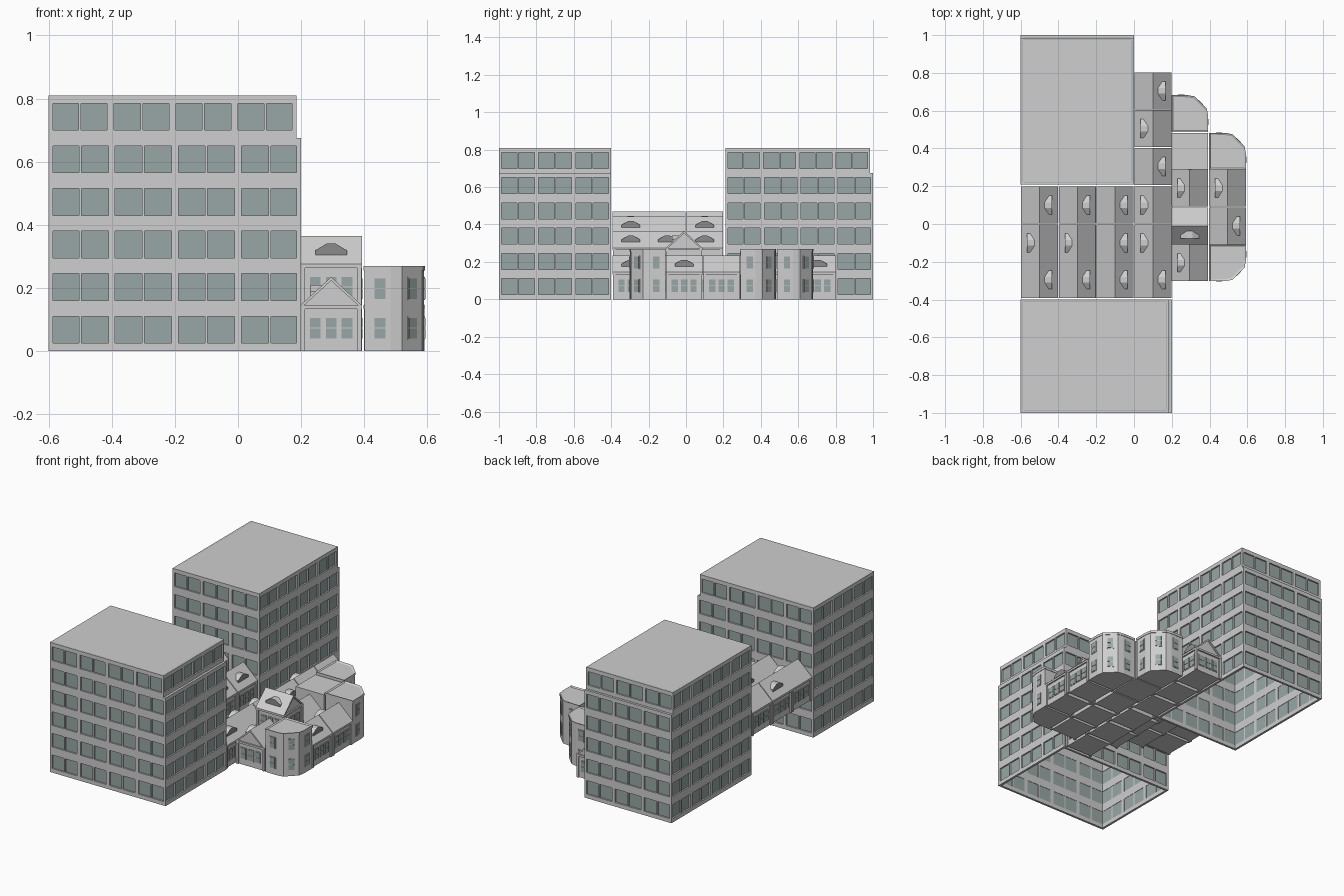
import bpy, bmesh, math
from mathutils import Matrix, Vector

cube = bpy.data.objects.get("Cube")
if cube:
    bpy.data.objects.remove(cube)


def material(name, rgb):
    m = bpy.data.materials.new(name)
    m.use_nodes = True
    m.diffuse_color = (*rgb, 1)
    m.node_tree.nodes["Principled BSDF"].inputs["Base Color"].default_value = (*rgb, 1)
    return m


MATS = [material("pale grey wall", (0.62, 0.62, 0.62)),
        material("teal grey glass", (0.31, 0.39, 0.38)),
        material("dark grey dormer", (0.26, 0.26, 0.26))]
WALL, GLASS, DARK = range(3)


def move(x, y, z=0):
    return Matrix.Translation((x, y, z))


def turn(degrees):
    return Matrix.Rotation(math.radians(degrees), 4, "Z")


def prism(bm, points, offset, mat=WALL, place=Matrix()):
    """Extrude a closed outline along an offset; returns its two caps."""
    a = [bm.verts.new(place @ Vector(p)) for p in points]
    b = [bm.verts.new(place @ (Vector(p) + Vector(offset))) for p in points]
    n = len(a)
    faces = [bm.faces.new(a), bm.faces.new(b)]
    faces += [bm.faces.new((a[i], a[(i + 1) % n], b[(i + 1) % n], b[i])) for i in range(n)]
    for f in faces:
        f.material_index = mat
    return faces[:2]


def box(bm, x0, x1, y0, y1, z0, z1, mat=WALL, place=Matrix()):
    prism(bm, [(x0, y0, z0), (x1, y0, z0), (x1, y1, z0), (x0, y1, z0)],
          (0, 0, z1 - z0), mat, place)


def finish(bm, name, place=Matrix()):
    bmesh.ops.recalc_face_normals(bm, faces=bm.faces)
    mesh = bpy.data.meshes.new(name)
    bm.to_mesh(mesh)
    bm.free()
    for m in MATS:
        mesh.materials.append(m)
    obj = bpy.data.objects.new(name, mesh)
    obj.matrix_world = place
    bpy.context.collection.objects.link(obj)


# --- Office blocks: hollow glass shells behind wall bands, piers and mullions
FLOOR, SILL, PANE = 0.135, 0.025, 0.085
TOP = 6 * FLOOR


def facade(bm, length, bays, z0, floors, place):
    half, thick = length / 2, 0.014
    end = z0 + floors * FLOOR
    box(bm, -half + thick, half - thick, 0.009, 0.012, z0, end, GLASS, place)
    for f in range(floors):
        z = z0 + f * FLOOR
        box(bm, -half, half, 0, thick, z, z + SILL, WALL, place)
        box(bm, -half, half, 0, thick, z + SILL + PANE, z + FLOOR, WALL, place)
    pitch = length / bays
    for i in range(2 * bays + 1):
        u = -half + i * pitch / 2
        w = 0.004 if i % 2 else 0.011
        box(bm, max(u - w, -half), min(u + w, half), 0, thick, z0, end, WALL, place)


def storeys(bm, x0, x1, y0, y1, z0, floors, nx, ny):
    cx, cy, lx, ly = (x0 + x1) / 2, (y0 + y1) / 2, x1 - x0, y1 - y0
    for k in range(4):
        length, depth, bays = (lx, ly, nx) if k % 2 == 0 else (ly, lx, ny)
        facade(bm, length, bays, z0, floors,
               move(cx, cy) @ turn(90 * k) @ move(0, -depth / 2))


def office(name, x0, x1, y0, y1, step_x, step_y, nx, ny):
    bm = bmesh.new()
    split = TOP - FLOOR
    storeys(bm, x0, x1, y0, y1, 0, 5, nx, ny)
    storeys(bm, x0, x1 - step_x, y0, y1 - step_y, split, 1, nx, ny)
    box(bm, x0, x1, y0, y1, split - 0.01, split)
    box(bm, x0, x1 - step_x, y0, y1 - step_y, TOP - 0.01, TOP)
    finish(bm, name)


office("front_office_block", -0.6, 0.2, -1, -0.4, 0.015, 0, 4, 3)
office("rear_office_block", -0.6, 0, 0.21, 1, 0, 0.015, 3, 4)


# --- Sash window plate, facing local -y
def window(bm, u, z, place):
    box(bm, u - 0.021, u + 0.021, -0.003, 0.002, z - 0.004, z + 0.069, WALL, place)
    for dz in (0, 0.034):
        box(bm, u - 0.017, u + 0.017, -0.005, 0, z + dz, z + dz + 0.031, GLASS, place)


# --- Gabled houses
HALF, STOREY, RISE = 0.0975, 0.13, 0.09


def house(name, x, y, base=0, floors=1, dormer=None, rotation=0):
    bm = bmesh.new()
    eave = STOREY * floors + 0.015
    wall = HALF - 0.009
    box(bm, -wall, wall, -wall, wall, 0, eave)
    box(bm, -HALF, HALF, -HALF, HALF, eave - 0.012, eave)
    # corner posts
    for sx in (-1, 1):
        for sy in (-1, 1):
            px, py = sx * (HALF - 0.008), sy * (HALF - 0.008)
            box(bm, px - 0.007, px + 0.007, py - 0.007, py + 0.007, 0, eave)
    # windows on all sides
    for k in range(4):
        side = turn(90 * k) @ move(0, -wall)
        for f in range(floors):
            for u in (-0.05, 0, 0.05):
                window(bm, u, 0.04 + f * STOREY, side)
    # recessed gable and roof shell
    ridge = eave + RISE
    prism(bm, [(-HALF, -wall, eave), (HALF, -wall, eave), (0, -wall, ridge)],
          (0, 2 * wall, 0))
    t = 0.012
    prism(bm, [(-HALF, -HALF, eave), (0, -HALF, ridge), (HALF, -HALF, eave),
               (HALF - t, -HALF, eave), (0, -HALF, ridge - t), (t - HALF, -HALF, eave)],
          (0, 2 * HALF, 0))
    # dormer with a dark front
    if dormer:
        face, z = 0.066, eave + 0.03
        shape = [(-0.05, 0), (0.05, 0), (0.05, 0.014), (0.015, 0.035),
                 (-0.015, 0.035), (-0.05, 0.014)]
        caps = prism(bm, [(dormer * face, u, z + v) for u, v in shape],
                     (-dormer * 0.045, 0, 0))
        caps[0].material_index = DARK
    finish(bm, name, move(x, y, base) @ turn(rotation))


# terraced rows between the office blocks, rising to the left-hand end
columns = [(-0.5, 0.235, (1, -1, 1)), (-0.3, 0.208, (1, -1, 1)),
           (-0.1, 0.13, (1, 1, 1)), (0.1, 0, (1, -1, -1))]
for x, base, dormers in columns:
    for y, d in zip((-0.295, -0.1, 0.1), dormers):
        house("terrace_house", x, y, base, 1, d)
for y, d in ((0.305, 1), (0.505, -1), (0.705, 1)):
    house("rear_terrace_house", 0.1, y, 0, 1, d)

# houses around the court
NEAR, FAR = 0.295, 0.495
house("front_court_house", NEAR, -0.205, 0, 1, -1)
house("rear_court_house", NEAR, 0.19, 0, 1, -1)
house("side_court_house", FAR, -0.01, 0, 1, 1)
house("rear_side_court_house", FAR, 0.19, 0, 1, -1)
house("tall_central_house", NEAR, -0.01, 0, 2, 1, -90)


# --- Flat-roofed corner houses with one faceted round corner
def corner_house(name, x, y, flip=1):
    bm = bmesh.new()
    radius, top = 0.11, 0.27
    c = HALF - radius
    outline = [(-HALF, HALF), (-HALF, -HALF), (HALF, -HALF)]
    for a in (0, 20, 70, 90):
        r = math.radians(a)
        outline.append((c + radius * math.cos(r), c + radius * math.sin(r)))
    prism(bm, [(u * 0.97, v * 0.97, 0) for u, v in outline], (0, 0, top - 0.012))
    rim = prism(bm, [(u, v, top - 0.015) for u, v in outline], (0, 0, 0.015))[1]
    bmesh.ops.recalc_face_normals(bm, faces=bm.faces)
    bmesh.ops.inset_region(bm, faces=[rim], thickness=0.012, depth=-0.006)
    facet = c * math.sqrt(2) + radius * math.cos(math.radians(25))
    for angle, dist, u in ((90, HALF, -0.045), (180, HALF, 0.045), (135, facet, 0)):
        side = turn(angle) @ move(0, -dist * 0.97)
        for f in range(2):
            window(bm, u, 0.04 + 0.125 * f, side)
    bmesh.ops.scale(bm, vec=(1, flip, 1), verts=bm.verts)
    finish(bm, name, move(x, y))


corner_house("front_corner_house", FAR, -0.205, -1)
corner_house("rear_corner_house", FAR, 0.385)
corner_house("back_corner_house", NEAR, 0.585)

# flat link between the rear corner houses
bm = bmesh.new()
box(bm, -HALF, HALF, -HALF, HALF, 0, 0.255)
finish(bm, "flat_link_house", move(NEAR, 0.385))
